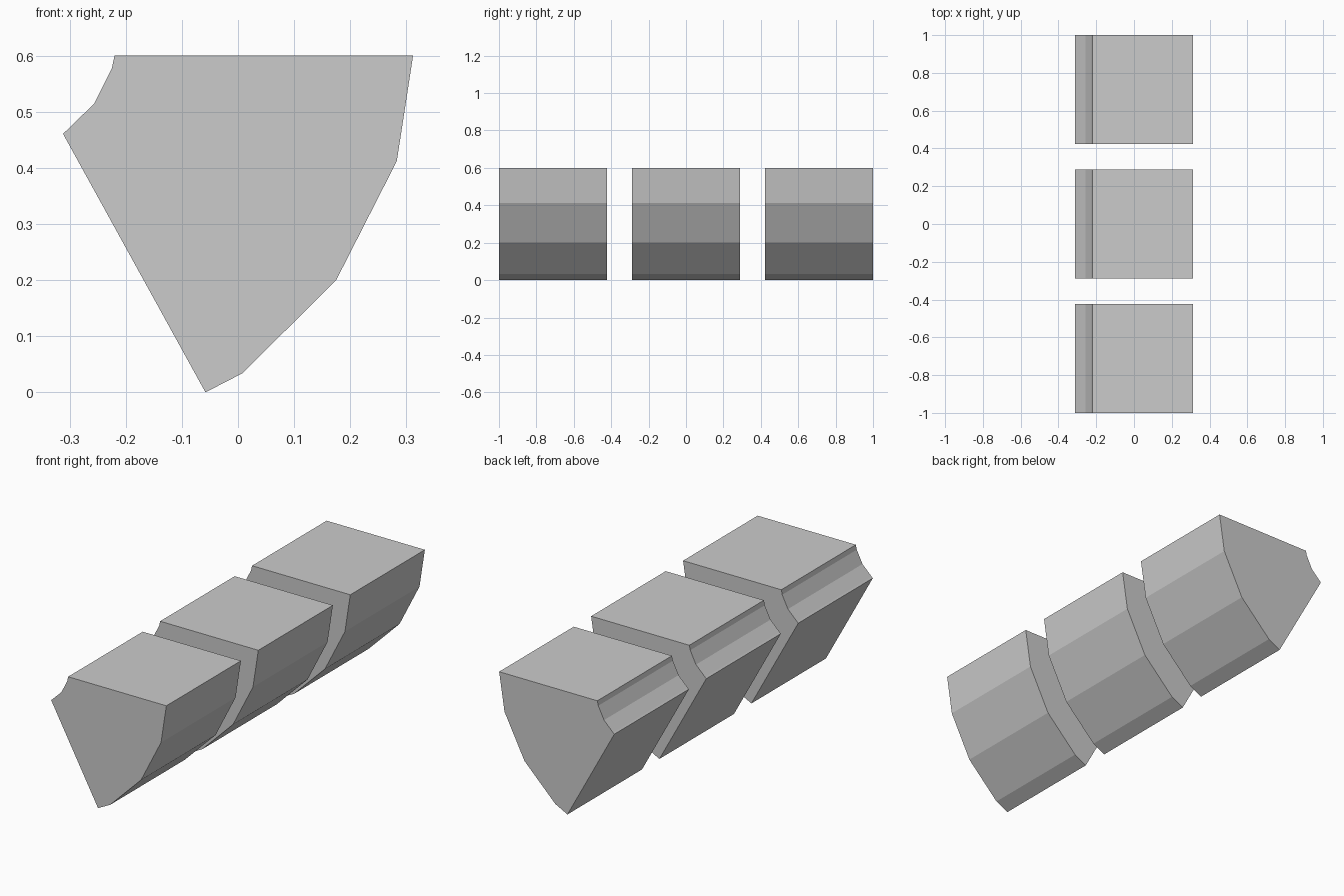
import bpy
import bmesh

if "Cube" in bpy.data.objects:
    bpy.data.objects.remove(bpy.data.objects["Cube"])

# Wedge-shaped cross-section (x, z), counter-clockwise seen from the front
PROFILE = [
    (-0.058, 0.0), (0.008, 0.034), (0.175, 0.2), (0.283, 0.412), (0.312, 0.6),
    (-0.22, 0.6), (-0.225, 0.577), (-0.256, 0.515), (-0.305, 0.467), (-0.312, 0.461),
]
LENGTH = 0.577


def wedge_block(name, y_mid):
    """Extrude the profile along y, centred on y_mid."""
    bm = bmesh.new()
    face = bm.faces.new([bm.verts.new((x, y_mid - LENGTH / 2, z)) for x, z in PROFILE])
    ext = bmesh.ops.extrude_face_region(bm, geom=[face], use_keep_orig=True)
    moved = [g for g in ext["geom"] if isinstance(g, bmesh.types.BMVert)]
    bmesh.ops.translate(bm, verts=moved, vec=(0, LENGTH, 0))
    bmesh.ops.recalc_face_normals(bm, faces=bm.faces)
    mesh = bpy.data.meshes.new(name)
    bm.to_mesh(mesh)
    bm.free()
    bpy.context.collection.objects.link(bpy.data.objects.new(name, mesh))


# Three equal blocks in a row with gaps between them
for label, side in (("front", -1), ("middle", 0), ("back", 1)):
    wedge_block(label + "_block", side * (1 - LENGTH / 2))
